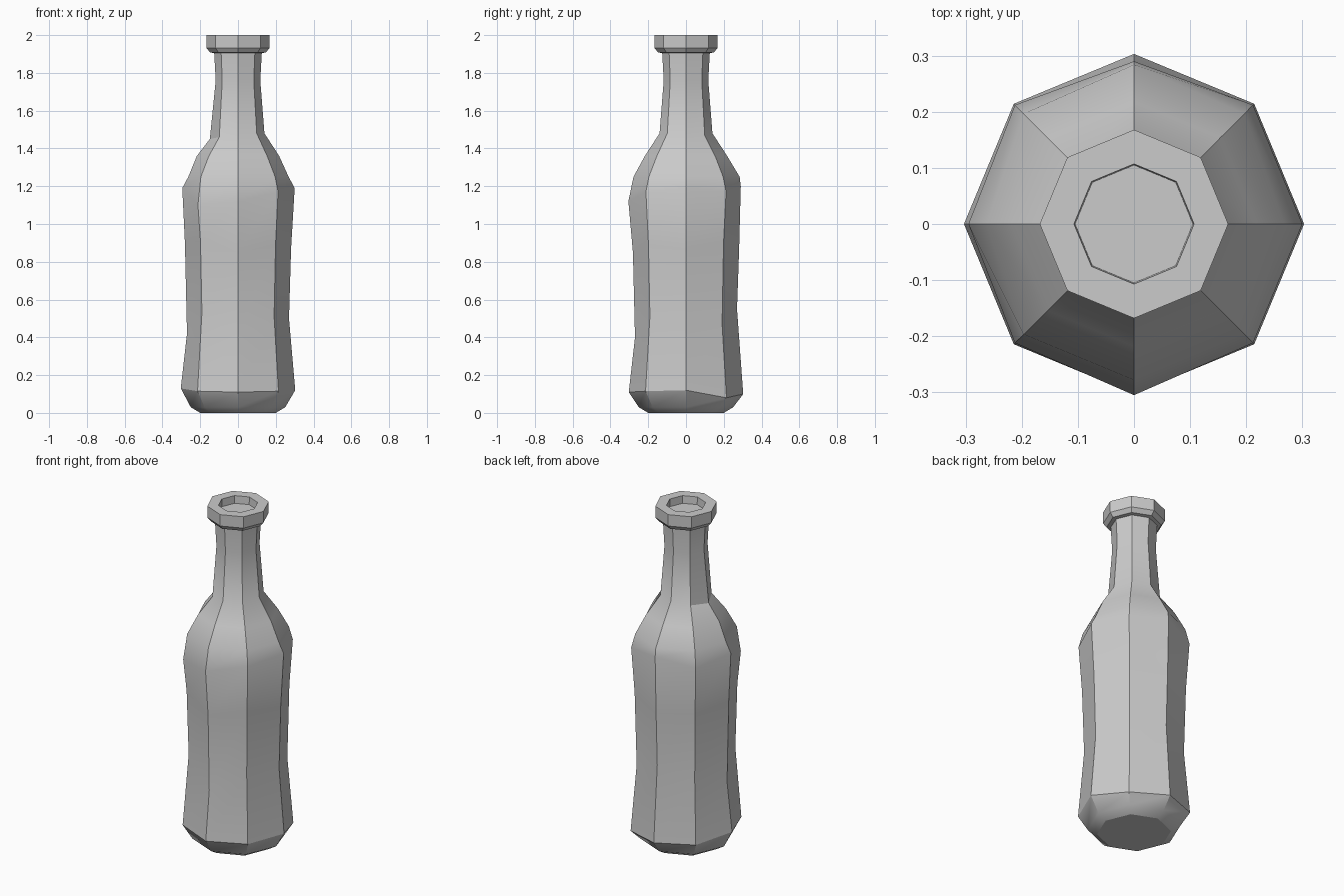
import bpy, bmesh
from math import radians, cos, sin

if "Cube" in bpy.data.objects:
    bpy.data.objects.remove(bpy.data.objects["Cube"])

# Profile as (radius, height) rings, from base to the floor of the mouth recess
PROFILE = [(0.20, 0), (0.25, 0.03), (0.303, 0.115), (0.27, 0.48), (0.281, 0.88),
           (0.30, 1.17), (0.278, 1.25), (0.218, 1.36), (0.14, 1.47),
           (0.118, 1.76), (0.126, 1.905), (0.148, 1.908), (0.167, 1.932),
           (0.168, 2.0), (0.107, 2.0), (0.105, 1.955)]
SIDES = 8

# Hand-carved unevenness: heights of some rings at each corner (0, 45, ... 315 deg)
UNEVEN = {
    2: [0.12, 0.08, 0.10, 0.11, 0.13, 0.115, 0.11, 0.115],
    3: [0.50, 0.47, 0.55, 0.48, 0.42, 0.53, 0.40, 0.51],
    4: [0.87, 0.90, 0.86, 0.88, 0.90, 0.91, 0.85, 0.89],
    5: [1.19, 1.17, 1.20, 1.16, 1.19, 1.10, 1.12, 1.17],
    8: [1.48, 1.47, 1.48, 1.46, 1.45, 1.46, 1.48, 1.48],
}
UNEVEN_RADIUS = {(5, 2): 0.29, (5, 4): 0.295, (5, 6): 0.305, (6, 2): 0.284,
                 (6, 0): 0.268, (6, 4): 0.263, (8, 4): 0.149}

# Bottle body, neck and lip
bm = bmesh.new()
rings = []
for i, (r, z) in enumerate(PROFILE):
    ring = []
    for k in range(SIDES):
        a = radians(360 / SIDES * k)
        rr = UNEVEN_RADIUS.get((i, k), r)
        zz = UNEVEN[i][k] if i in UNEVEN else z
        ring.append(bm.verts.new((rr * cos(a), rr * sin(a), zz)))
    rings.append(ring)
for low, high in zip(rings, rings[1:]):
    for k in range(SIDES):
        n = (k + 1) % SIDES
        bm.faces.new((low[k], low[n], high[n], high[k]))

# Flat base and recess floor
bm.faces.new(rings[0][::-1])
bm.faces.new(rings[-1])
bmesh.ops.recalc_face_normals(bm, faces=bm.faces[:])

mesh = bpy.data.meshes.new("bottle")
bm.to_mesh(mesh)
bm.free()
bottle = bpy.data.objects.new("bottle", mesh)
bpy.context.collection.objects.link(bottle)

# Soft shading along the profile, crisp facets around it
bpy.context.view_layer.objects.active = bottle
bottle.select_set(True)
bpy.ops.object.shade_smooth_by_angle(angle=radians(30))
